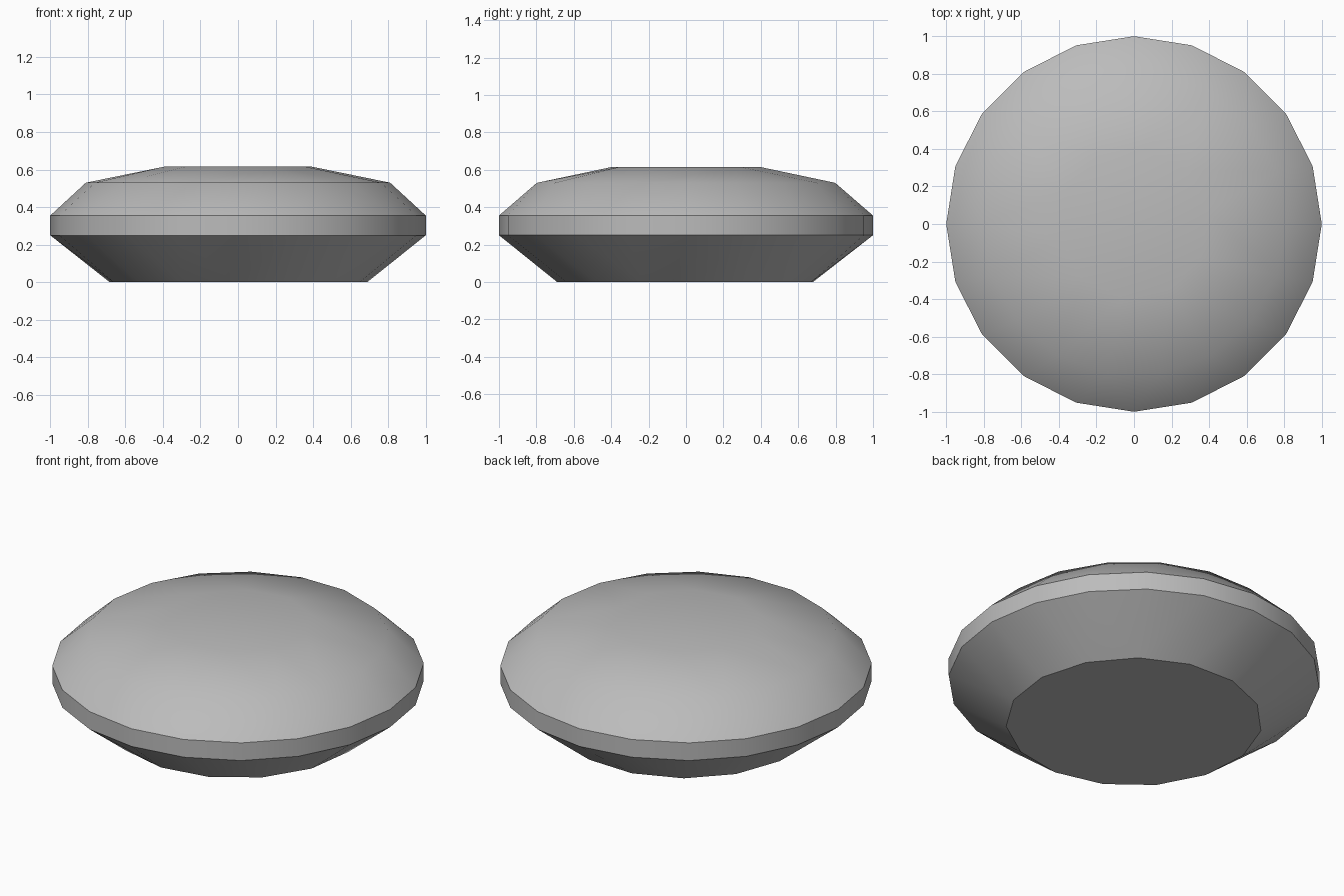
import bpy, bmesh
from math import cos, sin, radians, tau

cube = bpy.data.objects.get("Cube")
if cube:
    bpy.data.objects.remove(cube, do_unlink=True)

# One plain grey for the whole stone
grey = bpy.data.materials.new("stone_grey")
grey.use_nodes = True
colour = (0.5, 0.5, 0.5, 1)
grey.diffuse_color = colour
bsdf = grey.node_tree.nodes["Principled BSDF"]
bsdf.inputs["Base Color"].default_value = colour
bsdf.inputs["Roughness"].default_value = 0.8

# Facet rings: radius, height, sides, turn in degrees
rings = [
    (0.69, 0.0, 15, 4),
    (1.0, 0.25, 20, 0),
    (1.0, 0.355, 20, 0),
    (0.81, 0.53, 18, 0),
    (0.4, 0.615, 10, 10),
]
bm = bmesh.new()
for radius, height, sides, turn in rings:
    for i in range(sides):
        a = tau * i / sides + radians(turn)
        bm.verts.new((radius * cos(a), radius * sin(a), height))

# Skin the rings into one faceted pebble
bmesh.ops.convex_hull(bm, input=bm.verts[:])
bmesh.ops.dissolve_limit(bm, angle_limit=radians(0.5), verts=bm.verts[:], edges=bm.edges[:])
bmesh.ops.recalc_face_normals(bm, faces=bm.faces[:])
mesh = bpy.data.meshes.new("stone")
bm.to_mesh(mesh)
bm.free()
mesh.materials.append(grey)
stone = bpy.data.objects.new("stone", mesh)
bpy.context.collection.objects.link(stone)

# Soft facets with crisp rims
bpy.ops.object.select_all(action="DESELECT")
stone.select_set(True)
bpy.context.view_layer.objects.active = stone
bpy.ops.object.shade_smooth_by_angle(angle=radians(32))
